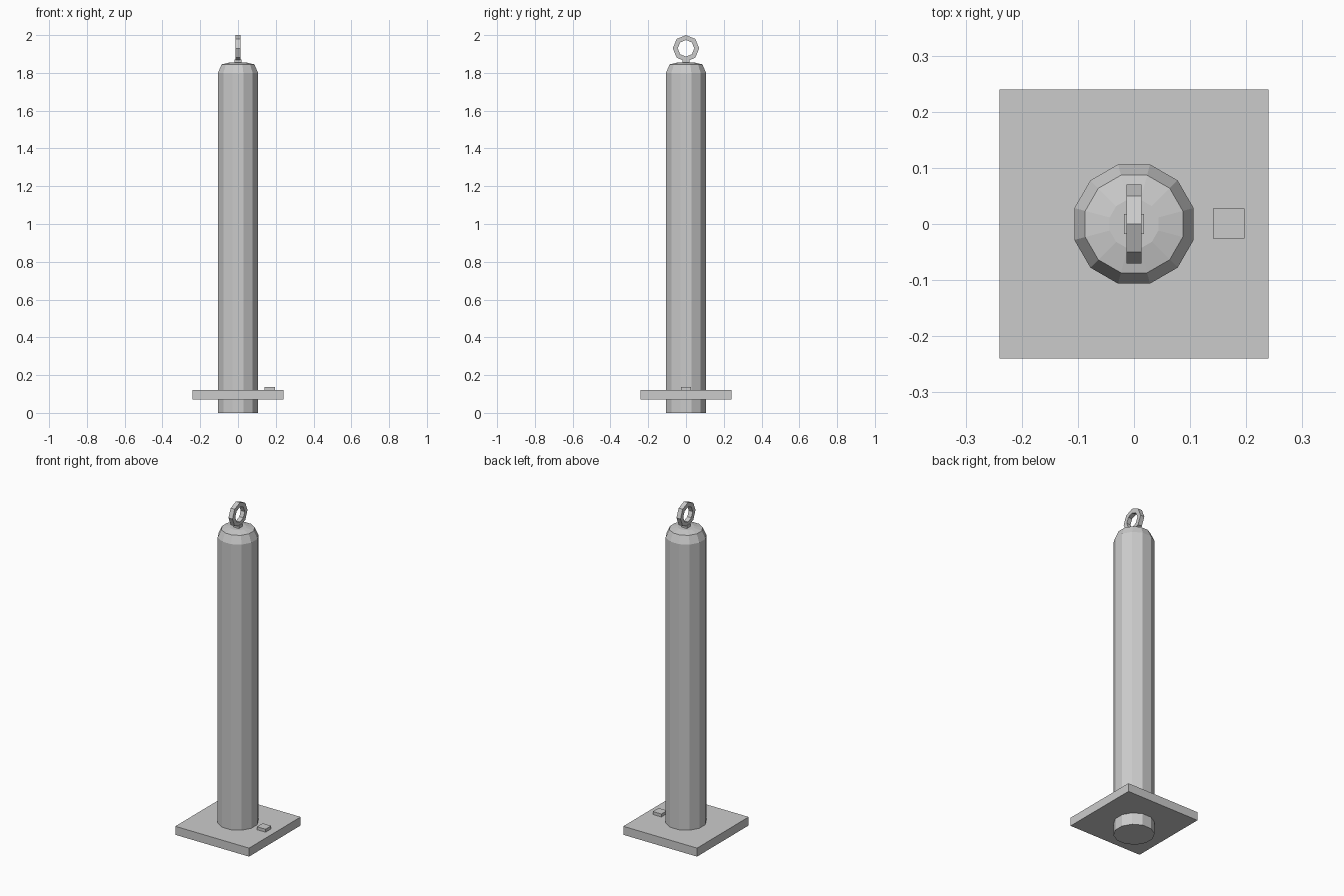
import bpy, bmesh
from math import cos, sin, pi

cube = bpy.data.objects.get("Cube")
if cube:
    bpy.data.objects.remove(cube, do_unlink=True)

grey = bpy.data.materials.new("plain_grey")
grey.use_nodes = True
colour = (0.6, 0.6, 0.6, 1)
grey.diffuse_color = colour
grey.node_tree.nodes["Principled BSDF"].inputs["Base Color"].default_value = colour


def finish(name, bm):
    bmesh.ops.recalc_face_normals(bm, faces=bm.faces)
    mesh = bpy.data.meshes.new(name)
    bm.to_mesh(mesh)
    bm.free()
    mesh.materials.append(grey)
    obj = bpy.data.objects.new(name, mesh)
    bpy.context.collection.objects.link(obj)
    return obj


def box(name, centre, size):
    bm = bmesh.new()
    bmesh.ops.create_cube(bm, size=1)
    for v in bm.verts:
        v.co = [c + s * p for c, s, p in zip(centre, size, v.co)]
    return finish(name, bm)


def lathe(name, profile, sides):
    """Stack of polygon rings (radius, z), with flat sides facing the axes."""
    bm = bmesh.new()
    rings = []
    for r, z in profile:
        angles = [2 * pi * (i + 0.5) / sides for i in range(sides)]
        rings.append([bm.verts.new((r * cos(a), r * sin(a), z)) for a in angles])
    for low, high in zip(rings, rings[1:]):
        for i in range(sides):
            j = (i + 1) % sides
            bm.faces.new((low[i], low[j], high[j], high[i]))
    bm.faces.new(rings[0])
    bm.faces.new(rings[-1])
    return finish(name, bm)


def lifting_ring(name, z, outer, inner, half_width, sides):
    """Square-section ring standing in the YZ plane."""
    bm = bmesh.new()
    section = [(outer, -half_width), (outer, half_width),
               (inner, half_width), (inner, -half_width)]
    loops = []
    for i in range(sides):
        a = 2 * pi * i / sides
        loops.append([bm.verts.new((x, r * cos(a), z + r * sin(a))) for r, x in section])
    for i in range(sides):
        a, b = loops[i], loops[(i + 1) % sides]
        for k in range(4):
            m = (k + 1) % 4
            bm.faces.new((a[k], a[m], b[m], b[k]))
    return finish(name, bm)


# Post with bevelled shoulder and shallow crown
lathe("post", [(0.11, 0), (0.11, 1.8), (0.09, 1.845), (0.045, 1.855)], 12)

# Square base plate with a small raised block
box("base_plate", (0, 0, 0.095), (0.48, 0.48, 0.05))
box("base_block", (0.169, 0.001, 0.125), (0.056, 0.053, 0.025))

# Eye ring on a short neck
box("ring_neck", (0, 0, 1.86), (0.035, 0.035, 0.022))
lifting_ring("eye_ring", 1.93, 0.07, 0.044, 0.013, 8)
